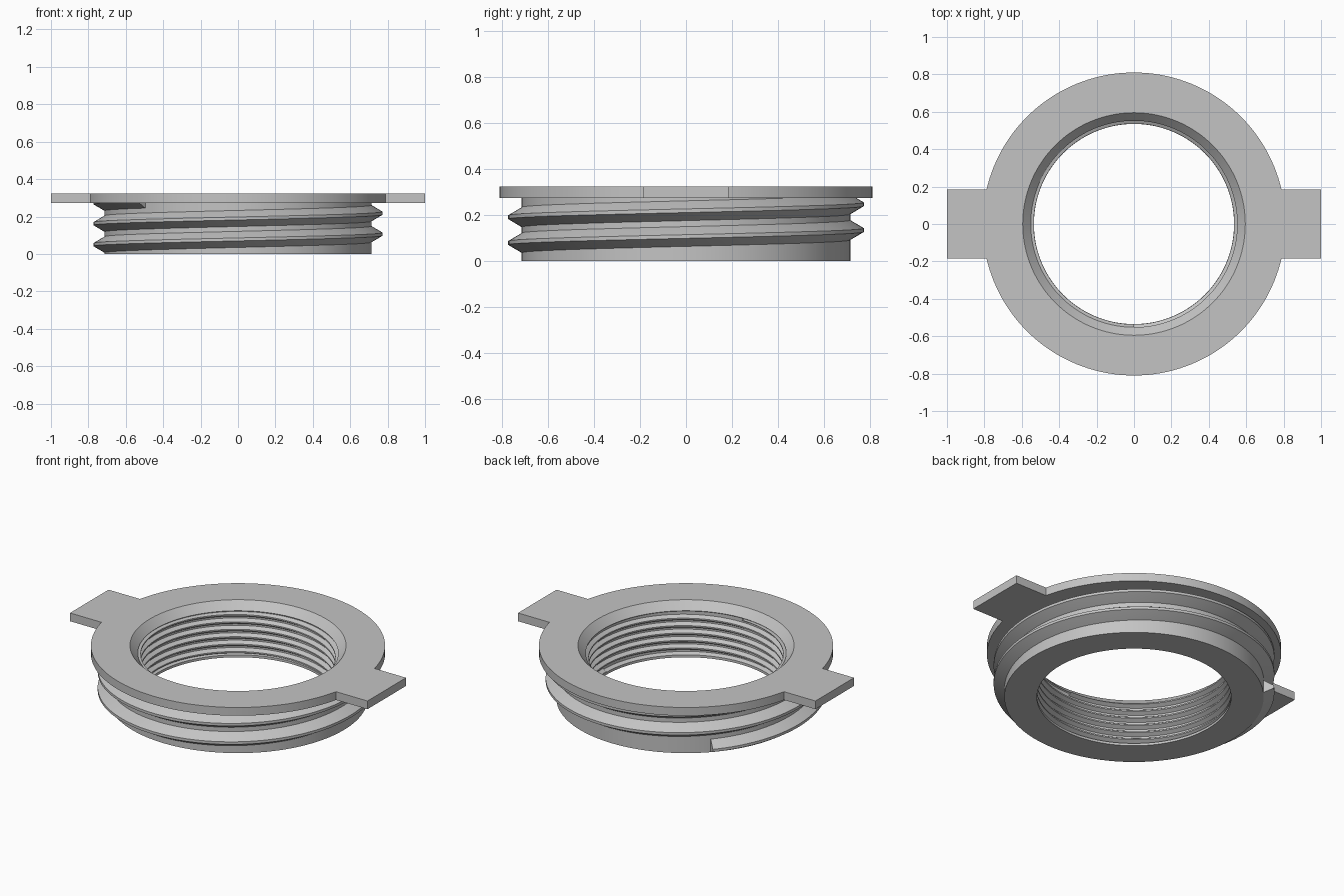
import bpy, bmesh, math

cube = bpy.data.objects.get("Cube")
if cube:
    bpy.data.objects.remove(cube, do_unlink=True)

SEG = 144
BODY_R, FLANGE_R = 0.714, 0.81
FLANGE_Z, TOP_Z = 0.272, 0.322

grey = bpy.data.materials.new("light grey")
grey.use_nodes = True
colour = (0.55, 0.55, 0.55, 1)
grey.diffuse_color = colour
grey.node_tree.nodes["Principled BSDF"].inputs["Base Color"].default_value = colour


def finish(name, bm):
    bmesh.ops.recalc_face_normals(bm, faces=bm.faces)
    mesh = bpy.data.meshes.new(name)
    bm.to_mesh(mesh)
    bm.free()
    mesh.materials.append(grey)
    obj = bpy.data.objects.new(name, mesh)
    bpy.context.collection.objects.link(obj)
    bpy.ops.object.select_all(action='DESELECT')
    obj.select_set(True)
    bpy.context.view_layer.objects.active = obj
    bpy.ops.object.shade_smooth_by_angle(angle=math.radians(20))
    return obj


def sweep(name, profile, start, turns, pitch=0, z0=0, low=0, high=1):
    """Sweep a closed (radius, height) profile round z; pitch makes it a helix."""
    bm = bmesh.new()
    closed = pitch == 0
    steps = round(SEG * turns)
    rings = []
    for i in range(steps if closed else steps + 1):
        a = math.radians(start) + math.tau * turns * i / steps
        rise = z0 + pitch * turns * i / steps
        rings.append([bm.verts.new((r * math.cos(a), r * math.sin(a),
                                    min(max(z + rise, low), high)))
                      for r, z in profile])
    pairs = list(zip(rings, rings[1:]))
    if closed:
        pairs.append((rings[-1], rings[0]))
    n = len(profile)
    for a, b in pairs:
        for j in range(n):
            k = (j + 1) % n
            bm.faces.new((a[j], a[k], b[k], b[j]))
    if not closed:
        bm.faces.new(rings[0])
        bm.faces.new(rings[-1])
    return finish(name, bm)


# Collar with top flange, chamfered bore and a small lip at the bottom
sweep("flanged_collar", [
    (0.535, 0), (BODY_R, 0), (BODY_R, FLANGE_Z), (FLANGE_R, FLANGE_Z),
    (FLANGE_R, TOP_Z), (0.595, TOP_Z), (0.552, 0.275), (0.558, 0.27),
    (0.558, 0.025), (0.535, 0.015)], 0, 1)

# Coarse outer thread, running up into the flange
sweep("outer_thread", [
    (0.70, -0.05), (BODY_R, -0.043), (0.773, -0.008),
    (0.773, 0.008), (BODY_R, 0.043), (0.70, 0.05)],
    136, 2.25, 0.112, 0.036, 0.001, 0.3)

# Fine inner thread
sweep("inner_thread", [
    (0.565, -0.022), (0.536, -0.004), (0.536, 0.004), (0.565, 0.022)],
    0, 5.75, 0.045, 0.015, 0.005, 0.27)


# Side tabs, with an inner edge that follows the flange
def tab(name, side):
    bm = bmesh.new()
    half = 0.185
    sweep_angle = math.asin(half / FLANGE_R)
    outline = [(1, -half), (1, half)]
    for i in range(13):
        a = sweep_angle * (1 - i / 6)
        outline.append(((FLANGE_R - 0.004) * math.cos(a), FLANGE_R * math.sin(a)))
    face = bm.faces.new([bm.verts.new((side * x, y, FLANGE_Z)) for x, y in outline])
    grown = bmesh.ops.extrude_face_region(bm, geom=[face])["geom"]
    bmesh.ops.translate(bm, vec=(0, 0, TOP_Z - FLANGE_Z),
                        verts=[v for v in grown if isinstance(v, bmesh.types.BMVert)])
    return finish(name, bm)


tab("left_tab", 1)
tab("right_tab", -1)
